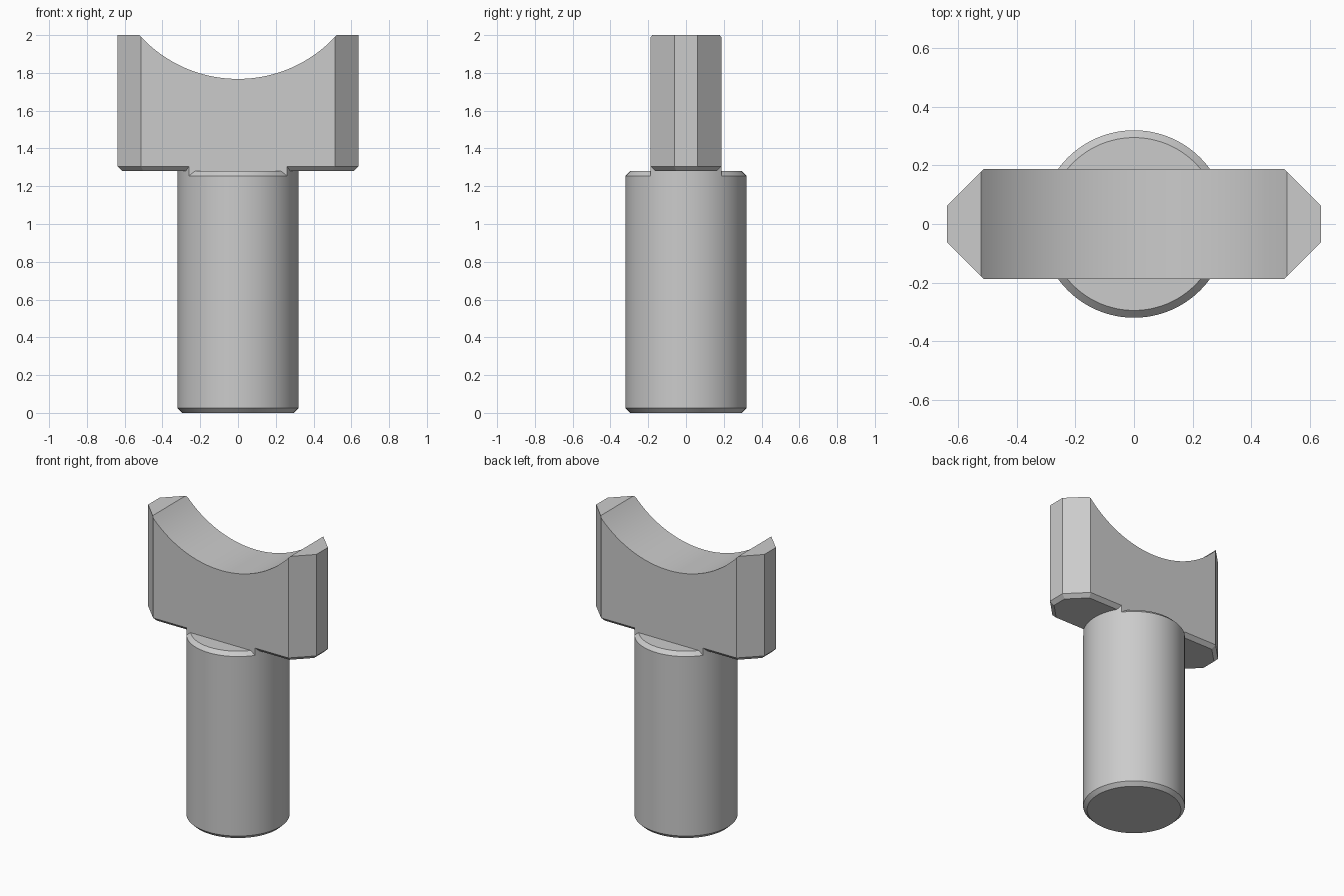
import bpy, bmesh, math

cube = bpy.data.objects.get("Cube")
if cube:
    bpy.data.objects.remove(cube, do_unlink=True)

RADIUS, HALF_DEPTH, HALF_WIDTH = 0.32, 0.187, 0.638
BASE_Z, TOP_Z, CHAMFER = 1.28, 2.0, 0.025
SEGMENTS = 96

grey = bpy.data.materials.new("plain grey")
grey.use_nodes = True
colour = (0.6, 0.6, 0.6, 1)
grey.diffuse_color = colour
grey.node_tree.nodes["Principled BSDF"].inputs["Base Color"].default_value = colour


def prism(name, outline, z0, z1, bevel_levels=()):
    """Extrude a plan outline upwards and chamfer the rims at the given heights."""
    bm = bmesh.new()
    face = bm.faces.new([bm.verts.new((x, y, z0)) for x, y in outline])
    top = bmesh.ops.extrude_face_region(bm, geom=[face])["geom"]
    bmesh.ops.translate(bm, vec=(0, 0, z1 - z0),
                        verts=[v for v in top if isinstance(v, bmesh.types.BMVert)])
    bmesh.ops.recalc_face_normals(bm, faces=bm.faces)
    rims = [e for e in bm.edges
            if any(all(abs(v.co.z - z) < 1e-5 for v in e.verts) for z in bevel_levels)]
    if rims:
        bmesh.ops.bevel(bm, geom=rims, offset=CHAMFER, segments=1,
                        profile=0.5, affect='EDGES')
    mesh = bpy.data.meshes.new(name)
    bm.to_mesh(mesh)
    bm.free()
    obj = bpy.data.objects.new(name, mesh)
    bpy.context.collection.objects.link(obj)
    mesh.materials.append(grey)
    return obj


def activate(obj):
    bpy.ops.object.select_all(action='DESELECT')
    obj.select_set(True)
    bpy.context.view_layer.objects.active = obj


def circle(radius, count):
    return [(radius * math.cos(math.tau * i / count),
             radius * math.sin(math.tau * i / count)) for i in range(count)]


# Round shaft with chamfered ends
shaft = prism("shaft", circle(RADIUS, SEGMENTS), 0, BASE_Z, (0, BASE_Z))

# Neck: the full shaft width carried up under the saddle, flush with its faces
clip_x = math.sqrt(RADIUS ** 2 - HALF_DEPTH ** 2)
right_side = [(clip_x, -HALF_DEPTH)]
right_side += sorted([p for p in circle(RADIUS, SEGMENTS)
                      if p[0] > 0 and abs(p[1]) < HALF_DEPTH], key=lambda p: p[1])
right_side.append((clip_x, HALF_DEPTH))
neck = prism("neck", right_side + [(-x, -y) for x, y in right_side],
             BASE_Z - CHAMFER, BASE_Z + CHAMFER)

# Saddle block: octagonal plan with a chamfered underside
flat, nose = 0.513, 0.062
half = [(flat, -HALF_DEPTH), (HALF_WIDTH, -nose), (HALF_WIDTH, nose), (flat, HALF_DEPTH)]
saddle = prism("saddle", half + [(-x, -y) for x, y in half], BASE_Z, TOP_Z, (BASE_Z,))

# Cylindrical cradle cut across the top
half_span, sag = 0.522, 0.232
cradle_radius = (half_span ** 2 + sag ** 2) / (2 * sag)
cutter = prism("cradle_cutter", circle(cradle_radius, 192), -0.5, 0.5)
cutter.rotation_euler.x = math.pi / 2
cutter.location.z = TOP_Z - sag + cradle_radius
cutter.hide_render = True
cut = saddle.modifiers.new("cradle", 'BOOLEAN')
cut.operation = 'DIFFERENCE'
cut.solver = 'EXACT'
cut.object = cutter
bpy.context.view_layer.update()
activate(saddle)
bpy.ops.object.modifier_apply(modifier=cut.name)
bpy.data.objects.remove(cutter, do_unlink=True)

# Smooth the curved surfaces and keep the edges sharp
for part in (shaft, neck, saddle):
    activate(part)
    bpy.ops.object.shade_smooth_by_angle(angle=math.radians(20))
